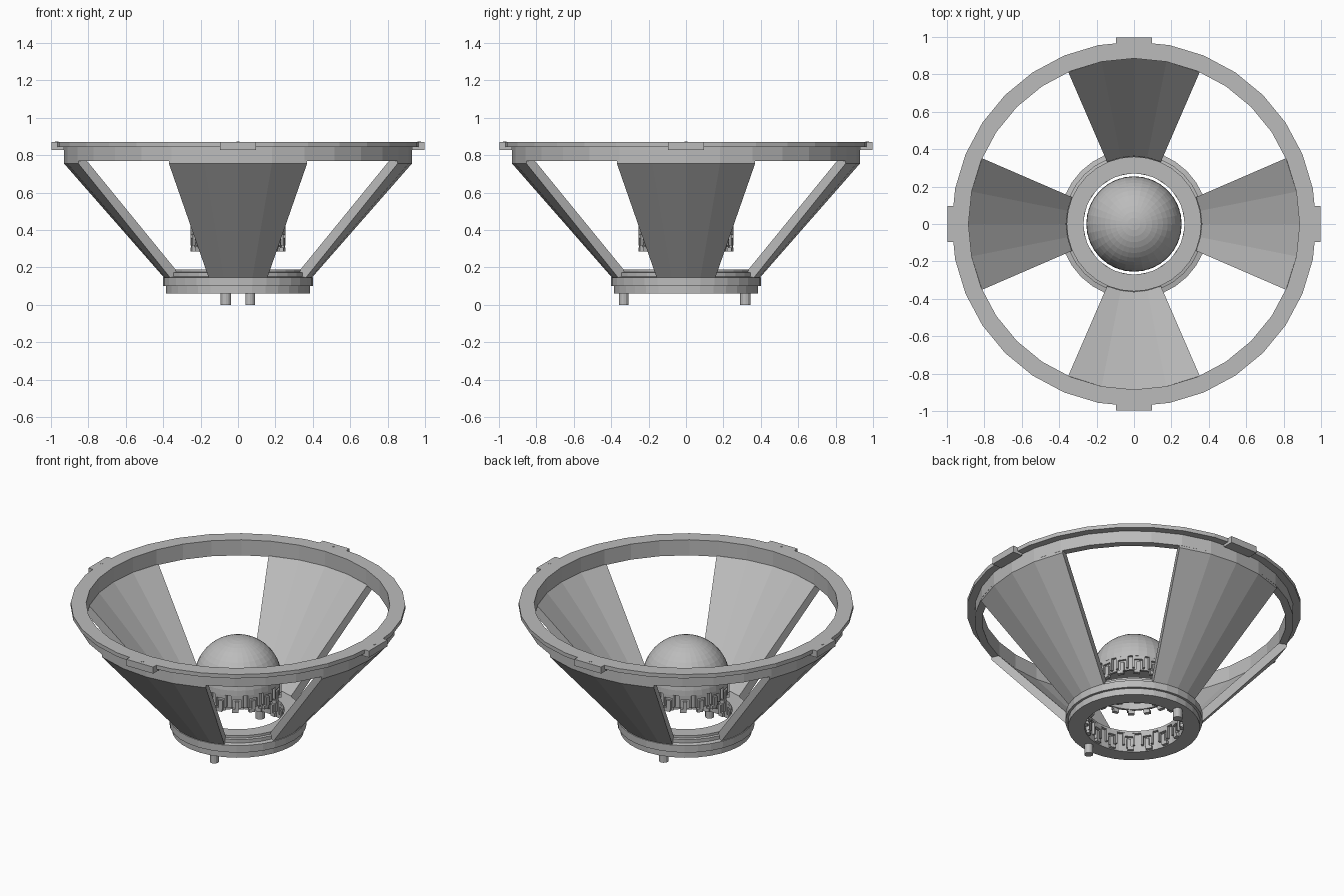
import bpy, bmesh, math
from mathutils import Matrix, Vector

if "Cube" in bpy.data.objects:
    bpy.data.objects.remove(bpy.data.objects["Cube"])

SEG = 32
grey = bpy.data.materials.new("plain grey")
grey.diffuse_color = (0.5, 0.5, 0.5, 1)
grey.use_nodes = True
grey.node_tree.nodes["Principled BSDF"].inputs["Base Color"].default_value = grey.diffuse_color


def finish(name, bm):
    bmesh.ops.recalc_face_normals(bm, faces=bm.faces)
    me = bpy.data.meshes.new(name)
    bm.to_mesh(me)
    bm.free()
    me.materials.append(grey)
    ob = bpy.data.objects.new(name, me)
    bpy.context.collection.objects.link(ob)
    return ob


def sweep(name, profile, angles, full=False):
    """Turn a closed (radius, z) profile around z through the given angles."""
    bm = bmesh.new()
    rows = [[bm.verts.new((r * math.cos(a), r * math.sin(a), z)) for r, z in profile]
            for a in map(math.radians, angles)]
    n = len(profile)
    pairs = list(zip(rows, rows[1:])) + ([(rows[-1], rows[0])] if full else [])
    for a, b in pairs:
        for i in range(n):
            bm.faces.new((a[i], b[i], b[(i + 1) % n], a[(i + 1) % n]))
    if not full:
        bm.faces.new(rows[0])
        bm.faces.new(rows[-1])
    return finish(name, bm)


def box(bm, angle, r0, r1, t0, t1, z0, z1):
    """Box placed radially: r outward, t sideways."""
    m = (Matrix.Rotation(math.radians(angle), 4, 'Z')
         @ Matrix.Translation(((r0 + r1) / 2, (t0 + t1) / 2, (z0 + z1) / 2))
         @ Matrix.Diagonal((r1 - r0, t1 - t0, z1 - z0, 1)))
    bmesh.ops.create_cube(bm, size=1, matrix=m)


def cylinder(bm, x, y, z0, z1, r, seg=12):
    bmesh.ops.create_cone(bm, cap_ends=True, segments=seg, radius1=r, radius2=r, depth=z1 - z0,
                          matrix=Matrix.Translation((x, y, (z0 + z1) / 2)))


def clips(name, r0, r1, z0, z1, count):
    """Ring of snap clips: T-shaped tongues framed by little posts."""
    bm = bmesh.new()
    h = z1 - z0
    for i in range(count):
        a = 360 * (i + 0.5) / count
        box(bm, a, r0, r1, -0.036, 0.036, z1 - 0.2 * h, z1)
        box(bm, a, r0, r1, -0.012, 0.012, z0 + 0.15 * h, z1 - 0.35 * h)
        for s in (-1, 1):
            box(bm, a, r0, r1, s * 0.03 - 0.006, s * 0.03 + 0.006, z0 + 0.3 * h, z1 - 0.2 * h)
        box(bm, a, r0, r1, -0.028, 0.008, z0, z0 + 0.2 * h)
    return finish(name, bm)


ring = [360 * i / SEG for i in range(SEG)]

# Top rim with thin overhanging flange
sweep("top_rim", [(0.885, 0.87), (0.975, 0.87), (0.975, 0.845), (0.93, 0.845),
                  (0.93, 0.77), (0.885, 0.77)], ring, True)

# Fixing tabs with small screw heads
bm = bmesh.new()
for k in range(4):
    box(bm, 90 * k, 0.93, 0.998, -0.095, 0.095, 0.828, 0.87)
    a = math.radians(90 * k)
    cylinder(bm, 0.97 * math.cos(a), 0.97 * math.sin(a), 0.86, 0.872, 0.009, 8)
finish("fixing_tabs", bm)

# Four sloping panels
for k, side in enumerate(("right", "back", "left", "front")):
    sweep(side + "_panel", [(0.93, 0.775), (0.93, 0.755), (0.395, 0.145), (0.355, 0.145),
                            (0.365, 0.19), (0.885, 0.775)],
          [90 * k + d for d in (-23.4, -11.25, 0, 11.25, 23.4)])

# Stepped base ring, recessed inside under a lip
sweep("base_ring", [(0.288, 0.06), (0.385, 0.06), (0.385, 0.1), (0.4, 0.1), (0.4, 0.145),
                    (0.375, 0.15), (0.375, 0.172), (0.36, 0.175), (0.36, 0.19),
                    (0.27, 0.19), (0.27, 0.175), (0.288, 0.175)], ring, True)
clips("base_clips", 0.268, 0.292, 0.065, 0.175, 16)

# Two locating pegs under the base
bm = bmesh.new()
cylinder(bm, -0.065, 0.318, 0, 0.07, 0.028)
cylinder(bm, 0.065, -0.333, 0, 0.07, 0.026)
finish("base_pegs", bm)

# Dome
bm = bmesh.new()
bmesh.ops.create_uvsphere(bm, u_segments=SEG, v_segments=24, radius=0.255)
bmesh.ops.bisect_plane(bm, geom=bm.verts[:] + bm.edges[:] + bm.faces[:], dist=1e-5,
                       plane_co=(0, 0, 0), plane_no=(0, 0, -1), clear_outer=True)
bmesh.ops.holes_fill(bm, edges=[e for e in bm.edges if e.is_boundary])
bmesh.ops.translate(bm, verts=bm.verts, vec=Vector((0, 0, 0.395)))
dome = finish("dome", bm)

# Collar and clips below the dome
sweep("dome_collar", [(0.225, 0.31), (0.24, 0.31), (0.24, 0.4), (0.225, 0.4)], ring, True)
clips("dome_clips", 0.23, 0.253, 0.285, 0.396, 16)
